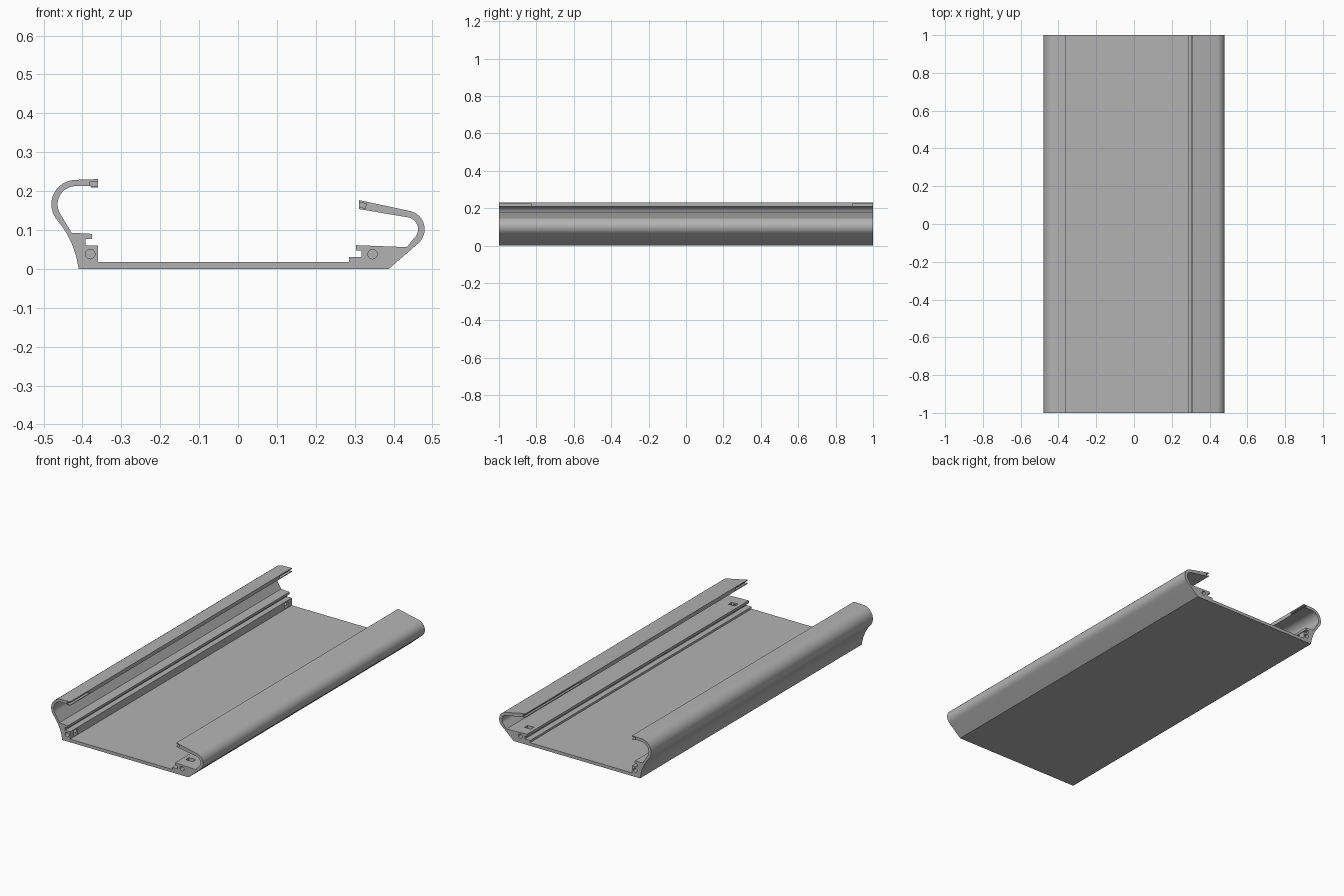
import bpy, bmesh
from math import radians, cos, sin
from mathutils import Matrix, Vector

cube = bpy.data.objects.get("Cube")
if cube:
    bpy.data.objects.remove(cube, do_unlink=True)

grey = bpy.data.materials.new("aluminium grey")
grey.use_nodes = True
colour = (0.45, 0.45, 0.45, 1)
grey.diffuse_color = colour
grey.node_tree.nodes["Principled BSDF"].inputs["Base Color"].default_value = colour


def arc(cx, cz, r, start, end, steps=16):
    angles = [radians(start + (end - start) * i / steps) for i in range(steps + 1)]
    return [(cx + r * cos(a), cz + r * sin(a)) for a in angles]


def bend(a, b, c, steps=10):
    a, b, c = Vector(a), Vector(b), Vector(c)
    ts = [i / steps for i in range(1, steps)]
    return [tuple(a * (1 - t) ** 2 + b * 2 * t * (1 - t) + c * t * t) for t in ts]


def make_object(name, bm):
    mesh = bpy.data.meshes.new(name)
    bmesh.ops.recalc_face_normals(bm, faces=bm.faces)
    bm.to_mesh(mesh)
    bm.free()
    mesh.materials.append(grey)
    ob = bpy.data.objects.new(name, mesh)
    bpy.context.collection.objects.link(ob)
    return ob


# Cross-section: base, right-hand curl, floor with ledges, left-hand curl
curl_low = (-0.469, 0.130)
outline = [(-0.41, 0), (0.388, 0)]
outline += arc(0.432, 0.102, 0.048, -49, 78)
outline += [(0.311, 0.177), (0.311, 0.154)]
outline += arc(0.432, 0.102, 0.031, 78, -49)
outline += [(0.434, 0.056), (0.303, 0.061), (0.303, 0.047), (0.318, 0.047),
            (0.318, 0.03), (0.285, 0.03), (0.285, 0.018)]
outline += [(-0.36, 0.018), (-0.36, 0.06), (-0.392, 0.06), (-0.392, 0.077),
            (-0.375, 0.077), (-0.375, 0.09), (-0.428, 0.093)]
outline += arc(-0.417, 0.166, 0.047, 215, 90)
outline += [(-0.38, 0.213), (-0.378, 0.209), (-0.36, 0.209), (-0.36, 0.231)]
outline += arc(-0.417, 0.166, 0.063, 90, 215)
outline += bend(curl_low, (-0.42, 0.075), (-0.41, 0))

bm = bmesh.new()
face = bm.faces.new([bm.verts.new((x, -1, z)) for x, z in outline])
ext = bmesh.ops.extrude_face_region(bm, geom=[face])
bmesh.ops.translate(bm, vec=(0, 2, 0),
                    verts=[v for v in ext["geom"] if isinstance(v, bmesh.types.BMVert)])
body = make_object("extruded_housing", bm)

# Cutters for end screw holes, nut pockets and lip grooves
cuts = bmesh.new()


def box(centre, size, tilt=0):
    m = (Matrix.Translation(centre) @ Matrix.Rotation(radians(tilt), 4, 'Y')
         @ Matrix.Diagonal((*size, 1)))
    bmesh.ops.create_cube(cuts, size=1, matrix=m)


def groove(x, z, y0, y1, tilt):
    box((x, (y0 + y1) / 2, z), (0.036, y1 - y0, 0.012), tilt)


for end in (-1, 1):
    for x in (-0.38, 0.346):
        m = Matrix.Translation((x, end * 0.96, 0.038)) @ Matrix.Rotation(radians(90), 4, 'X')
        bmesh.ops.create_cone(cuts, cap_ends=True, segments=24, radius1=0.012,
                              radius2=0.012, depth=0.12, matrix=m)
    box((0.346, end * 0.92, 0.05), (0.042, 0.03, 0.05))
    box((-0.37, end * 0.95, 0.038), (0.04, 0.03, 0.03))
groove(-0.362, 0.219, -1.05, -0.83, 0)
groove(-0.362, 0.219, 0.89, 1.05, 0)
groove(0.311, 0.1655, -1.05, -0.89, 12)
groove(0.311, 0.1655, 0.5, 1.05, 12)
cutter = make_object("pocket_cutter", cuts)
cutter.hide_render = True

# Cut the openings, then discard the cutter
mod = body.modifiers.new("openings", 'BOOLEAN')
mod.operation = 'DIFFERENCE'
mod.solver = 'EXACT'
mod.use_self = True
mod.object = cutter
bpy.ops.object.select_all(action='DESELECT')
body.select_set(True)
bpy.context.view_layer.objects.active = body
bpy.ops.object.modifier_apply(modifier=mod.name)
bpy.data.objects.remove(cutter, do_unlink=True)
bpy.ops.object.shade_smooth_by_angle(angle=radians(25))
